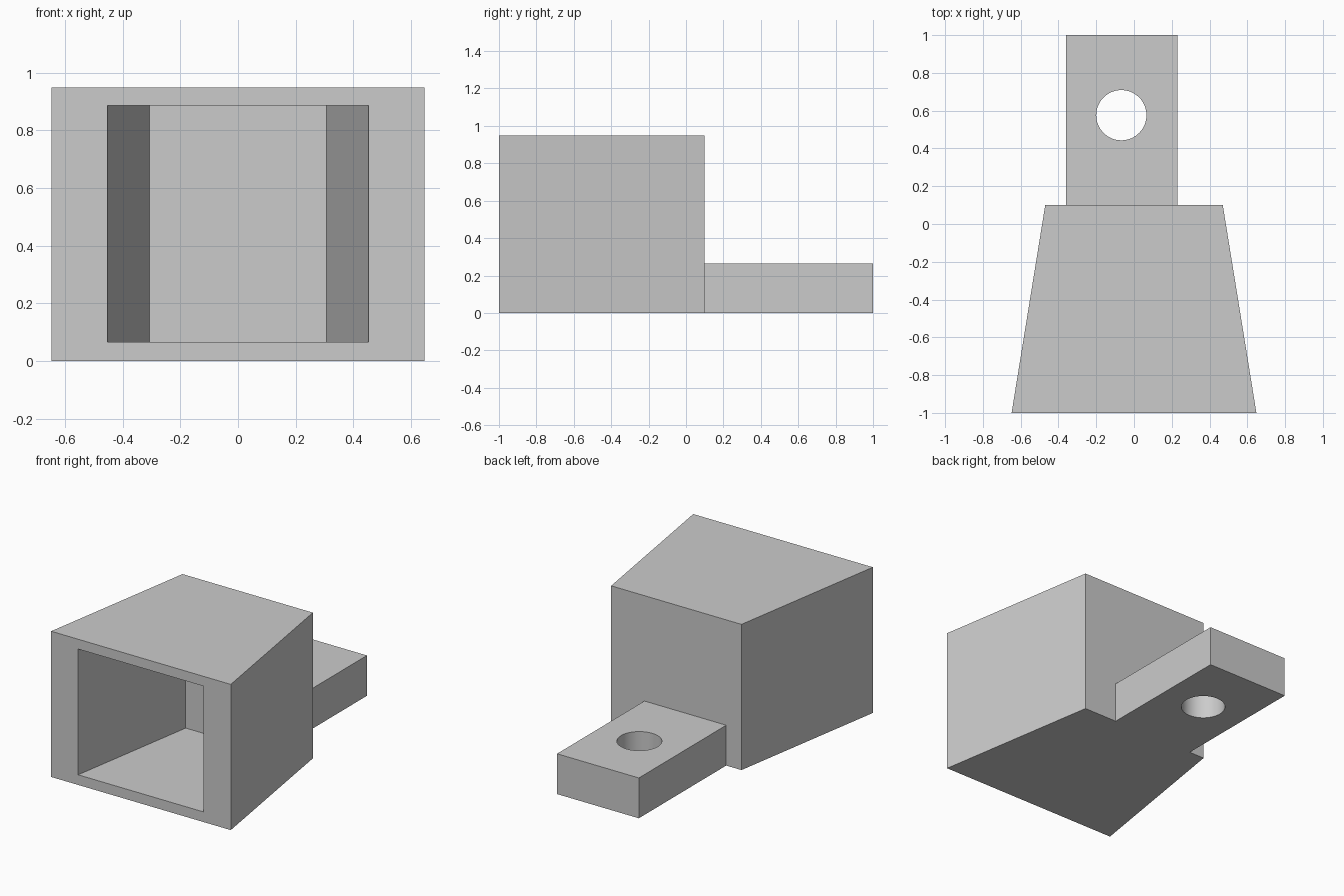
import bpy
import bmesh
import math

cube = bpy.data.objects.get("Cube")
if cube:
    bpy.data.objects.remove(cube, do_unlink=True)

grey = bpy.data.materials.new("plain grey")
grey.use_nodes = True
grey.diffuse_color = (0.6, 0.6, 0.6, 1)
grey.node_tree.nodes["Principled BSDF"].inputs["Base Color"].default_value = (0.6, 0.6, 0.6, 1)


def prism(name, outline, z0, z1):
    """Extrude a plan outline upward from z0 to z1."""
    bm = bmesh.new()
    base = bm.faces.new([bm.verts.new((x, y, z0)) for x, y in outline])
    top = bmesh.ops.extrude_face_region(bm, geom=[base])["geom"]
    bmesh.ops.translate(bm, vec=(0, 0, z1 - z0),
                        verts=[v for v in top if isinstance(v, bmesh.types.BMVert)])
    bmesh.ops.recalc_face_normals(bm, faces=bm.faces)
    mesh = bpy.data.meshes.new(name)
    bm.to_mesh(mesh)
    bm.free()
    mesh.materials.append(grey)
    obj = bpy.data.objects.new(name, mesh)
    bpy.context.collection.objects.link(obj)
    return obj


def taper(front, back, y0, y1):
    """Symmetric trapezium outline from half widths."""
    return [(-front, y0), (front, y0), (back, y1), (-back, y1)]


def cut(obj, cutter):
    """Subtract the cutter, then discard it."""
    bpy.ops.object.select_all(action='DESELECT')
    bpy.context.view_layer.objects.active = obj
    obj.select_set(True)
    mod = obj.modifiers.new("cut", 'BOOLEAN')
    mod.operation = 'DIFFERENCE'
    mod.solver = 'EXACT'
    mod.object = cutter
    bpy.ops.object.modifier_apply(modifier=mod.name)
    bpy.data.objects.remove(cutter, do_unlink=True)


# Tapered housing, with a tapered pocket open at the front
housing = prism("tapered_housing", taper(0.648, 0.47, -1, 0.1), 0, 0.95)
slope = (0.453 - 0.307) / 0.9
over = 0.1
pocket = prism("pocket_cutter",
               taper(0.453 + slope * over, 0.307, -1 - over, -0.1), 0.066, 0.886)
cut(housing, pocket)

# Mounting tab behind the housing, with a round bolt hole
tab = prism("mounting_tab", [(-0.36, 0.1), (0.23, 0.1), (0.23, 1), (-0.36, 1)], 0, 0.263)
sides = 64
angles = [2 * math.pi * i / sides for i in range(sides)]
hole = prism("hole_cutter",
             [(-0.067 + 0.133 * math.cos(a), 0.576 + 0.133 * math.sin(a)) for a in angles],
             -0.1, 0.4)
cut(tab, hole)
bpy.ops.object.shade_smooth_by_angle(angle=math.radians(30))
